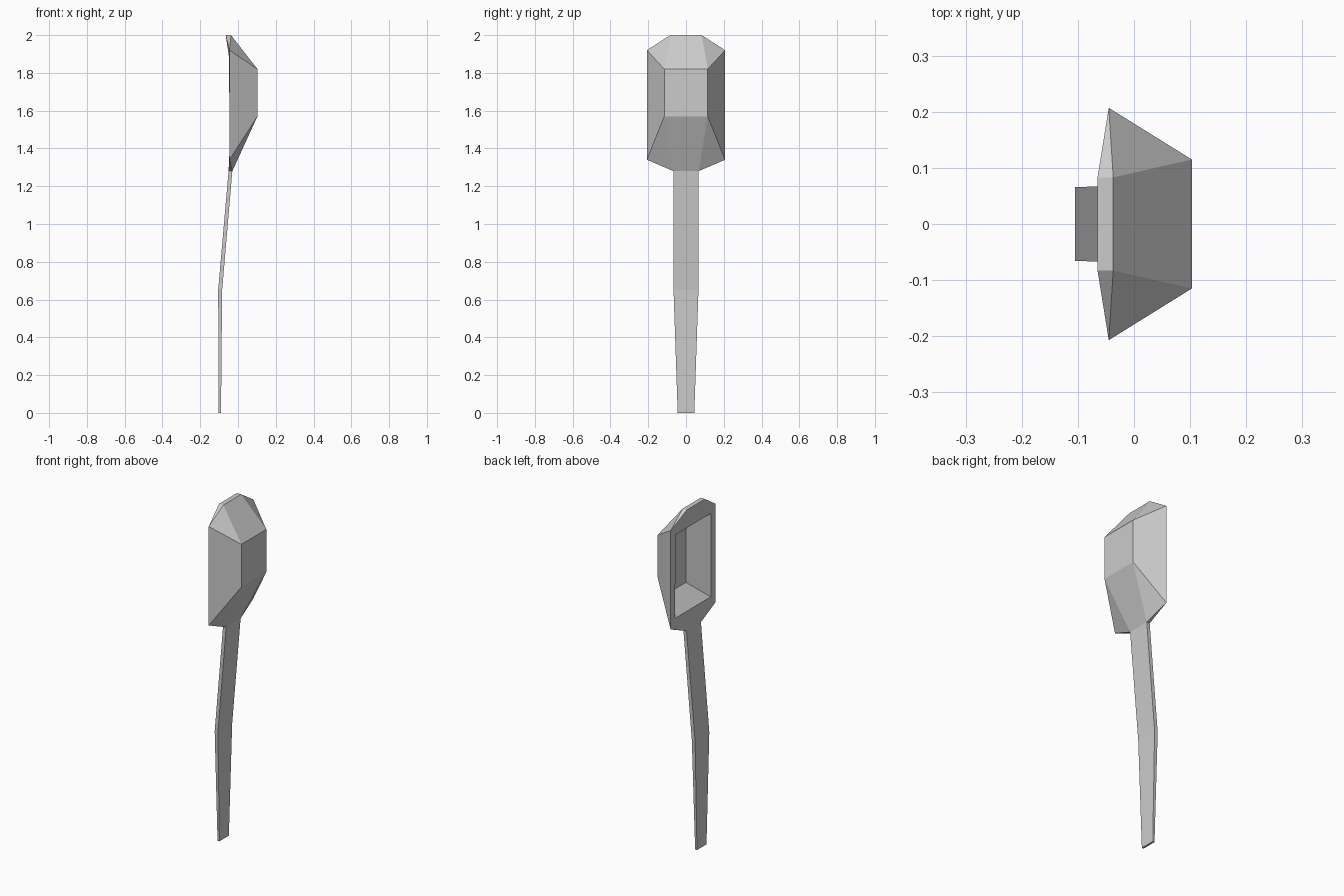
import bpy, bmesh

if "Cube" in bpy.data.objects:
    bpy.data.objects.remove(bpy.data.objects["Cube"])


def build(name, profile, strips, sides):
    """Points are (x, half width, z), mirrored in y. Strips span both sides;
    side faces are made once per side."""
    bm = bmesh.new()
    v = {(k, s): bm.verts.new((x, s * w, z))
         for k, (x, w, z) in profile.items() for s in (1, -1)}
    for a, b in strips:
        bm.faces.new([v[a, 1], v[b, 1], v[b, -1], v[a, -1]])
    for keys in sides:
        for s in (1, -1):
            bm.faces.new([v[k, s] for k in keys][::s])
    bmesh.ops.recalc_face_normals(bm, faces=bm.faces[:])
    me = bpy.data.meshes.new(name)
    bm.to_mesh(me)
    bm.free()
    ob = bpy.data.objects.new(name, me)
    bpy.context.collection.objects.link(ob)
    return ob


# Hollow faceted bowl: outer shell, rim and recess (open where the handle joins)
bowl = dict(
    plate_lo=(0.103, 0.115, 1.57), plate_hi=(0.103, 0.115, 1.82),
    top_f=(-0.037, 0.083, 2.0), top_b=(-0.065, 0.083, 2.0),
    side_hi=(-0.045, 0.207, 1.92), side_lo=(-0.045, 0.207, 1.34),
    open_hi=(-0.047, 0.165, 1.88), open_lo=(-0.045, 0.165, 1.39),
    floor_hi=(0.05, 0.07, 1.82), floor_lo=(0.05, 0.07, 1.485),
    neck_b=(-0.05, 0.067, 1.28), neck_f=(-0.03, 0.067, 1.28))
loop = ["neck_f", "plate_lo", "plate_hi", "top_f", "top_b", "open_hi",
        "floor_hi", "floor_lo", "open_lo", "neck_b"]
build("spoon_bowl", bowl, list(zip(loop, loop[1:])), [
    ("plate_lo", "plate_hi", "side_hi", "side_lo"),
    ("plate_hi", "top_f", "side_hi"),
    ("top_f", "top_b", "side_hi"),
    ("top_b", "open_hi", "side_hi"),
    ("side_hi", "open_hi", "open_lo", "side_lo"),
    ("open_hi", "floor_hi", "floor_lo", "open_lo"),
    ("open_lo", "neck_b", "side_lo"),
    ("neck_b", "neck_f", "side_lo"),
    ("neck_f", "plate_lo", "side_lo")])

# Bent, tapering handle
handle = dict(
    f0=(-0.03, 0.067, 1.28), f1=(-0.084, 0.066, 0.65), f2=(-0.09, 0.044, 0),
    b2=(-0.102, 0.044, 0), b1=(-0.105, 0.066, 0.65), b0=(-0.05, 0.067, 1.28))
keys = list(handle)
build("spoon_handle", handle, list(zip(keys, keys[1:])),
      [("f0", "f1", "b1", "b0"), ("f1", "f2", "b2", "b1")])
